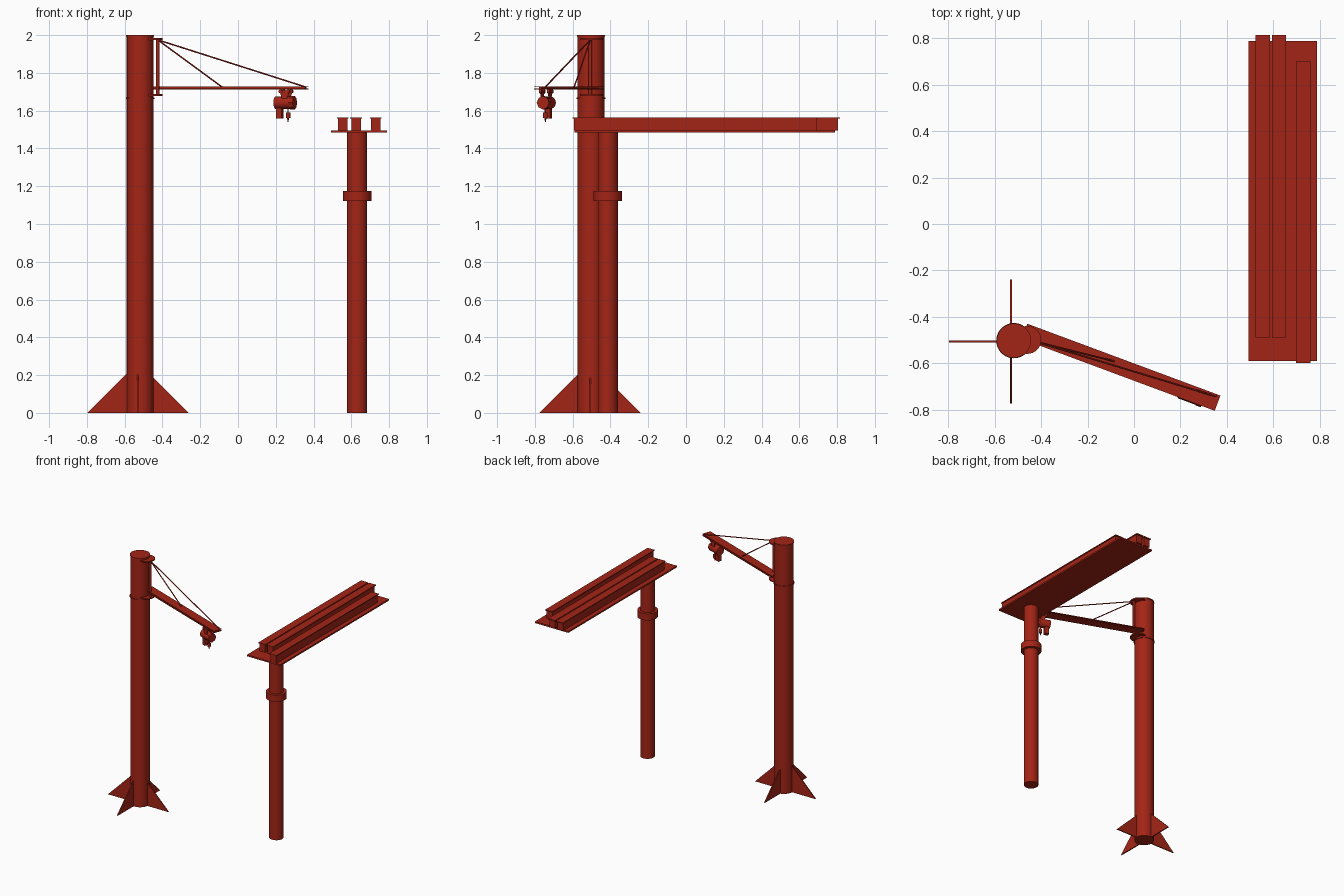
import bpy, bmesh, math
from mathutils import Vector, Matrix

if "Cube" in bpy.data.objects:
    bpy.data.objects.remove(bpy.data.objects["Cube"])

red = bpy.data.materials.new("red_paint")
red.diffuse_color = (0.37, 0.018, 0.008, 1)
red.use_nodes = True
red.node_tree.nodes["Principled BSDF"].inputs["Base Color"].default_value = red.diffuse_color


def finish(name, bm, matrix=None, smooth=False):
    if matrix is not None:
        bm.transform(matrix)
    bmesh.ops.recalc_face_normals(bm, faces=bm.faces)
    me = bpy.data.meshes.new(name)
    bm.to_mesh(me)
    bm.free()
    me.materials.append(red)
    ob = bpy.data.objects.new(name, me)
    bpy.context.collection.objects.link(ob)
    if smooth:
        bpy.ops.object.select_all(action='DESELECT')
        ob.select_set(True)
        bpy.context.view_layer.objects.active = ob
        bpy.ops.object.shade_smooth_by_angle(angle=math.radians(35))
    return ob


def box(name, lo, hi, matrix=None):
    lo, hi = Vector(lo), Vector(hi)
    bm = bmesh.new()
    bmesh.ops.create_cube(bm, size=1)
    bmesh.ops.scale(bm, vec=hi - lo, verts=bm.verts)
    bmesh.ops.translate(bm, vec=(lo + hi) / 2, verts=bm.verts)
    return finish(name, bm, matrix)


def rod(name, a, b, r, sides=32, r2=None, matrix=None):
    a, b = Vector(a), Vector(b)
    d = b - a
    bm = bmesh.new()
    bmesh.ops.create_cone(bm, cap_ends=True, segments=sides, radius1=r,
                          radius2=r if r2 is None else r2, depth=d.length)
    bm.transform(Matrix.Translation((a + b) / 2) @ d.to_track_quat('Z', 'Y').to_matrix().to_4x4())
    return finish(name, bm, matrix, sides > 10)


def prism(name, pts, vec, matrix=None):
    bm = bmesh.new()
    f = bm.faces.new([bm.verts.new(p) for p in pts])
    new = bmesh.ops.extrude_face_region(bm, geom=[f])['geom']
    bmesh.ops.translate(bm, vec=vec, verts=[v for v in new if isinstance(v, bmesh.types.BMVert)])
    return finish(name, bm, matrix)


# Crane column with seam ring and cap
cx, cy = -0.518, -0.503
rod("crane_column", (cx, cy, 0), (cx, cy, 1.995), 0.071, 48)
rod("column_seam_ring", (cx, cy, 1.662), (cx, cy, 1.67), 0.076, 48)
rod("column_cap", (cx, cy, 1.992), (cx, cy, 2.0), 0.074, 48)

# Four triangular base fins
for i in range(4):
    m = Matrix.Translation((-0.53, -0.507, 0)) @ Matrix.Rotation(i * math.pi / 2, 4, 'Z')
    prism(f"base_fin_{i + 1}", [(0.02, -0.004, 0), (0.268, -0.004, 0), (0.02, -0.004, 0.248)],
          (0, 0.008, 0), m)

# Pivot brackets and pivot post
for label, z in (("lower", 1.678), ("upper", 1.975)):
    rod(f"{label}_pivot_bracket", (-0.46, -0.5, z), (-0.46, -0.5, z + 0.009), 0.06)
rod("pivot_post", (-0.425, -0.507, 1.68), (-0.425, -0.507, 1.98), 0.009, 16)

# Jib beam, I section, swung 20 degrees toward the front
jib = Matrix.Translation((-0.472, -0.463, 0)) @ Matrix.Rotation(math.radians(-20.4), 4, 'Z')
half = [(0.035, 1.712), (0.035, 1.717), (0.006, 1.717), (0.006, 1.724), (0.035, 1.724), (0.035, 1.729)]
section = half + [(-y, z) for y, z in reversed(half)]
prism("jib_beam", [(0, y, z) for y, z in section], (0.888, 0, 0), jib)

# Tie rods
rod("long_tie_rod", (-0.425, -0.507, 1.975), (0.362, -0.746, 1.724), 0.004, 8)
rod("short_tie_rod", (-0.425, -0.507, 1.975), (-0.08, -0.593, 1.722), 0.004, 8)

# Hoist, in its own frame under the jib, x along the beam
hoist = Matrix.Translation((0.248, -0.738, 0)) @ Matrix.Rotation(math.radians(-20.4), 4, 'Z')
rod("hoist_drum", (-0.052, 0, 1.642), (0.03, 0, 1.642), 0.033, 24, matrix=hoist)
rod("hoist_motor_end", (0.03, 0, 1.642), (0.056, 0, 1.642), 0.035, 8, matrix=hoist)
for side in (-1, 1):
    prism(f"trolley_hanger_{side}", [(-0.022, side * 0.022 - 0.003, 1.708), (0.036, side * 0.022 - 0.003, 1.708),
                                     (0.02, side * 0.022 - 0.003, 1.66), (-0.006, side * 0.022 - 0.003, 1.66)],
          (0, 0.006, 0), hoist)
    for x in (-0.015, 0.028):
        rod("trolley_wheel", (x, side * 0.015, 1.702), (x, side * 0.03, 1.702), 0.01, 16, matrix=hoist)
box("chain_container", (-0.045, -0.017, 1.558), (-0.013, 0.014, 1.62), hoist)
rod("hoist_chain", (0.018, 0, 1.585), (0.018, 0, 1.625), 0.004, 8, matrix=hoist)
rod("hook_block", (0.018, 0, 1.56), (0.018, 0, 1.59), 0.012, 16, matrix=hoist)
rod("hook_tip", (0.018, 0, 1.54), (0.018, 0, 1.56), 0.002, 8, r2=0.006, matrix=hoist)

# Support pole with collar
px, py = 0.631, -0.414
rod("support_pole", (px, py, 0), (px, py, 1.486), 0.053, 40)
rod("pole_collar", (px, py, 1.122), (px, py, 1.175), 0.075, 40)

# Rack plate and three lidded beams
box("rack_plate", (0.493, -0.59, 1.484), (0.79, 0.79, 1.496))
for i, (x, y0, y1) in enumerate([(0.555, -0.49, 0.815), (0.625, -0.49, 0.815), (0.73, -0.6, 0.7)]):
    box(f"rack_beam_{i + 1}", (x - 0.025, y0 + 0.006, 1.495), (x + 0.025, y1 - 0.01, 1.56))
    box(f"beam_lid_{i + 1}", (x - 0.031, y0, 1.558), (x + 0.031, y1, 1.565))
